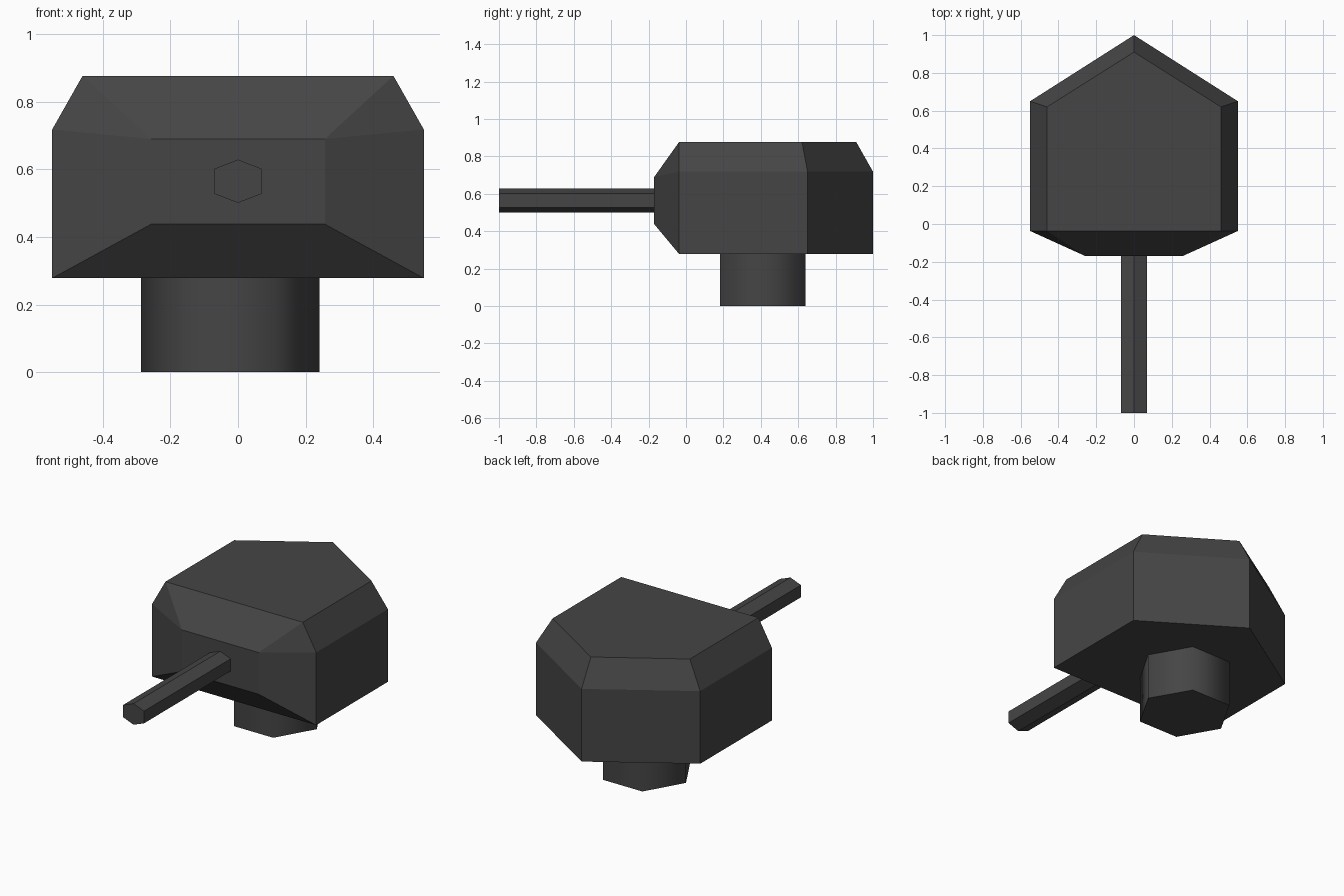
import bpy, bmesh, math

if "Cube" in bpy.data.objects:
    bpy.data.objects.remove(bpy.data.objects["Cube"])

dark = bpy.data.materials.new("dark_grey")
dark.diffuse_color = (0.06, 0.06, 0.06, 1)
dark.use_nodes = True
dark.node_tree.nodes["Principled BSDF"].inputs["Base Color"].default_value = dark.diffuse_color


def finish(name, bm):
    bmesh.ops.recalc_face_normals(bm, faces=bm.faces)
    mesh = bpy.data.meshes.new(name)
    bm.to_mesh(mesh)
    bm.free()
    mesh.materials.append(dark)
    obj = bpy.data.objects.new(name, mesh)
    bpy.context.collection.objects.link(obj)
    return obj


def prism(name, points, offset):
    """Extrude a flat outline along an offset vector."""
    bm = bmesh.new()
    face = bm.faces.new([bm.verts.new(p) for p in points])
    ext = bmesh.ops.extrude_face_region(bm, geom=[face], use_keep_orig=True)
    moved = [v for v in ext["geom"] if isinstance(v, bmesh.types.BMVert)]
    bmesh.ops.translate(bm, vec=offset, verts=moved)
    return finish(name, bm)


# turret body: stacked pentagon rings with a protruding front panel
def ring(bm, half, front, side, tip, z):
    outline = [(half, front), (half, side), (0, tip), (-half, side), (-half, front)]
    return [bm.verts.new((x, y, z)) for x, y in outline]


bm = bmesh.new()
base = ring(bm, 0.55, -0.037, 0.65, 1.0, 0.278)
shoulder = ring(bm, 0.55, -0.037, 0.65, 1.0, 0.718)
roof = ring(bm, 0.46, -0.037, 0.62, 0.91, 0.877)
bm.faces.new(base)
bm.faces.new(roof)
for low, high in ((base, shoulder), (shoulder, roof)):
    for i in range(4):
        bm.faces.new((low[i], low[i + 1], high[i + 1], high[i]))

# front panel and its sloped surround
low_r, low_l, top_l, top_r = [bm.verts.new((x, -0.17, z)) for x, z in
                              ((0.257, 0.438), (-0.257, 0.438), (-0.257, 0.69), (0.257, 0.69))]
bm.faces.new((low_r, low_l, top_l, top_r))
bm.faces.new((base[0], base[4], low_l, low_r))
bm.faces.new((roof[0], roof[4], top_l, top_r))
for i, lo, hi in ((0, low_r, top_r), (4, low_l, top_l)):
    bm.faces.new((base[i], shoulder[i], hi, lo))
    bm.faces.new((shoulder[i], roof[i], hi))
finish("turret_body", bm)

# hexagonal gun barrel
hexagon = [(0, 0.629), (0.07, 0.602), (0.07, 0.528), (0, 0.501), (-0.07, 0.528), (-0.07, 0.602)]
prism("gun_barrel", [(x, -1, z) for x, z in hexagon], (0, 0.84, 0))

# six-sided mounting post, smooth round its sides
post = prism("mounting_post",
             [(-0.023 + 0.264 * math.cos(i * math.pi / 3),
               0.41 + 0.264 * math.sin(i * math.pi / 3), 0) for i in range(6)],
             (0, 0, 0.29))
bpy.context.view_layer.objects.active = post
post.select_set(True)
bpy.ops.object.shade_smooth_by_angle(angle=math.radians(65))
